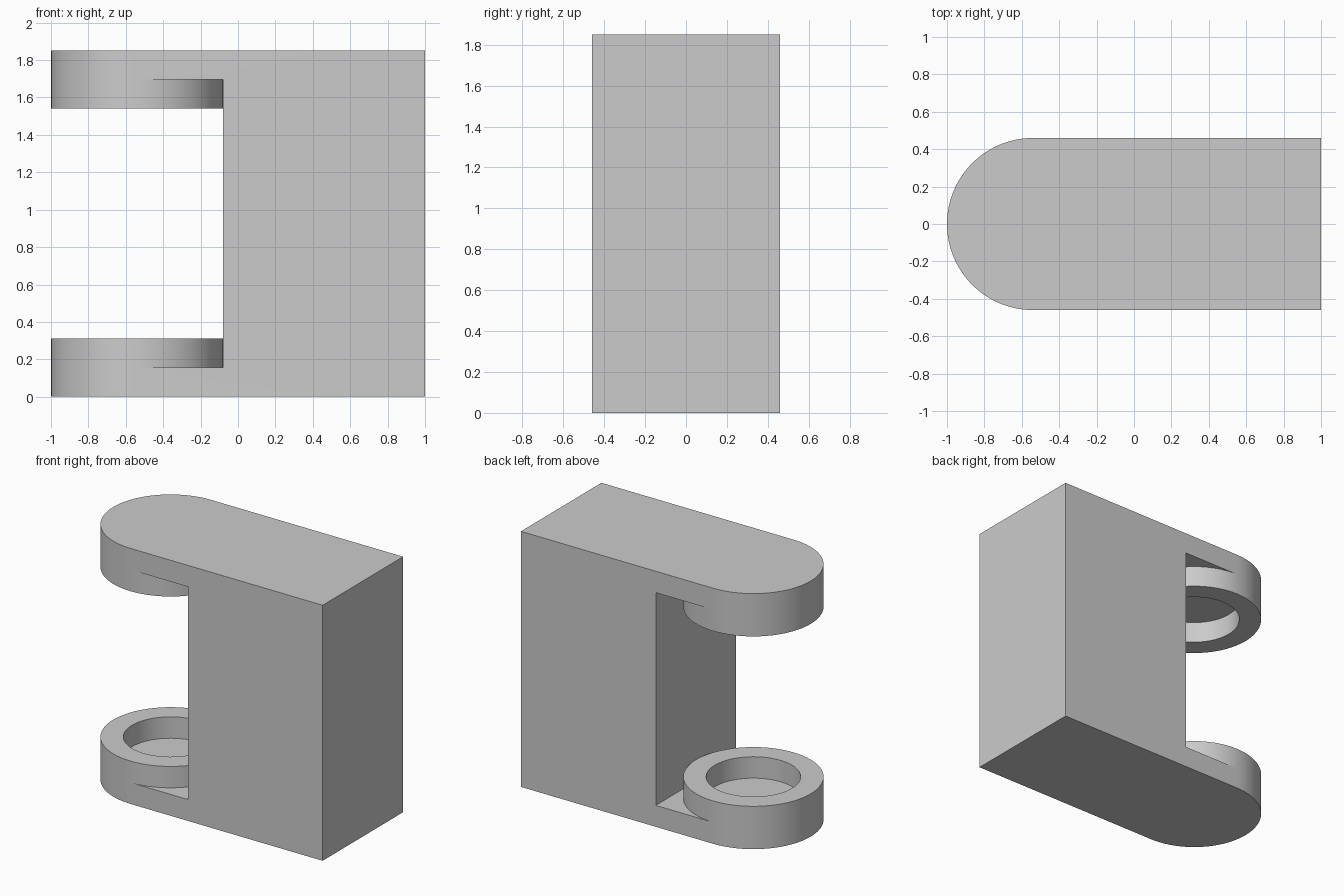
import bpy
import bmesh
from math import cos, sin, pi, radians

cube = bpy.data.objects.get("Cube")
if cube:
    bpy.data.objects.remove(cube, do_unlink=True)

HEIGHT, PLATE, RING = 1.85, 0.155, 0.31   # overall height, plate top, ring top
RADIUS, BORE = 0.46, 0.31
CENTRE_X, WALL_X, BACK_X = -0.54, -0.08, 1.0
SEGMENTS = 96

grey = bpy.data.materials.new("plain grey")
grey.use_nodes = True
grey.diffuse_color = (0.6, 0.6, 0.6, 1)
grey.node_tree.nodes["Principled BSDF"].inputs["Base Color"].default_value = (0.6, 0.6, 0.6, 1)


def arc(radius, start, end):
    """Points on an arc about the rounded end's axis, in whole segments."""
    steps = [2 * pi * i / SEGMENTS for i in range(start, end)]
    return [(CENTRE_X + radius * cos(a), radius * sin(a)) for a in steps]


def prism(name, outline, low, high):
    """A closed solid made by raising an outline from low to high."""
    bm = bmesh.new()
    base = bm.faces.new([bm.verts.new((x, y, low)) for x, y in outline])
    top = bmesh.ops.extrude_face_region(bm, geom=[base])["geom"]
    verts = [v for v in top if isinstance(v, bmesh.types.BMVert)]
    bmesh.ops.translate(bm, verts=verts, vec=(0, 0, high - low))
    bmesh.ops.recalc_face_normals(bm, faces=bm.faces)
    mesh = bpy.data.meshes.new(name)
    bm.to_mesh(mesh)
    bm.free()
    mesh.materials.append(grey)
    obj = bpy.data.objects.new(name, mesh)
    bpy.context.collection.objects.link(obj)
    return obj


def combine(target, tool, operation):
    """Apply a boolean to target and discard the tool."""
    mod = target.modifiers.new(operation.lower(), 'BOOLEAN')
    mod.operation, mod.solver, mod.object = operation, 'EXACT', tool
    bpy.context.view_layer.objects.active = target
    bpy.ops.object.modifier_apply(modifier=mod.name)
    bpy.data.objects.remove(tool, do_unlink=True)


# Block with one rounded end, opened between the two end plates
quarter = SEGMENTS // 4
plan = arc(RADIUS, quarter, 3 * quarter + 1) + [(BACK_X, -RADIUS), (BACK_X, RADIUS)]
bracket = prism("clevis_bracket", plan, 0, HEIGHT)
opening = [(-2, -1), (WALL_X, -1), (WALL_X, 1), (-2, 1)]
combine(bracket, prism("opening_cutter", opening, PLATE, HEIGHT - PLATE), 'DIFFERENCE')

# A raised socket ring on the inner face of each plate
for low, high in ((PLATE, RING), (HEIGHT - RING, HEIGHT - PLATE)):
    ring = prism("socket_ring", arc(RADIUS, 0, SEGMENTS), low, high)
    bore = prism("bore_cutter", arc(BORE, 0, SEGMENTS), low - 0.1, high + 0.1)
    combine(ring, bore, 'DIFFERENCE')
    combine(bracket, ring, 'UNION')

# Smooth the curved walls, keep the rims sharp
bpy.ops.object.select_all(action='DESELECT')
bracket.select_set(True)
bpy.context.view_layer.objects.active = bracket
bpy.ops.object.shade_smooth_by_angle(angle=radians(30))
